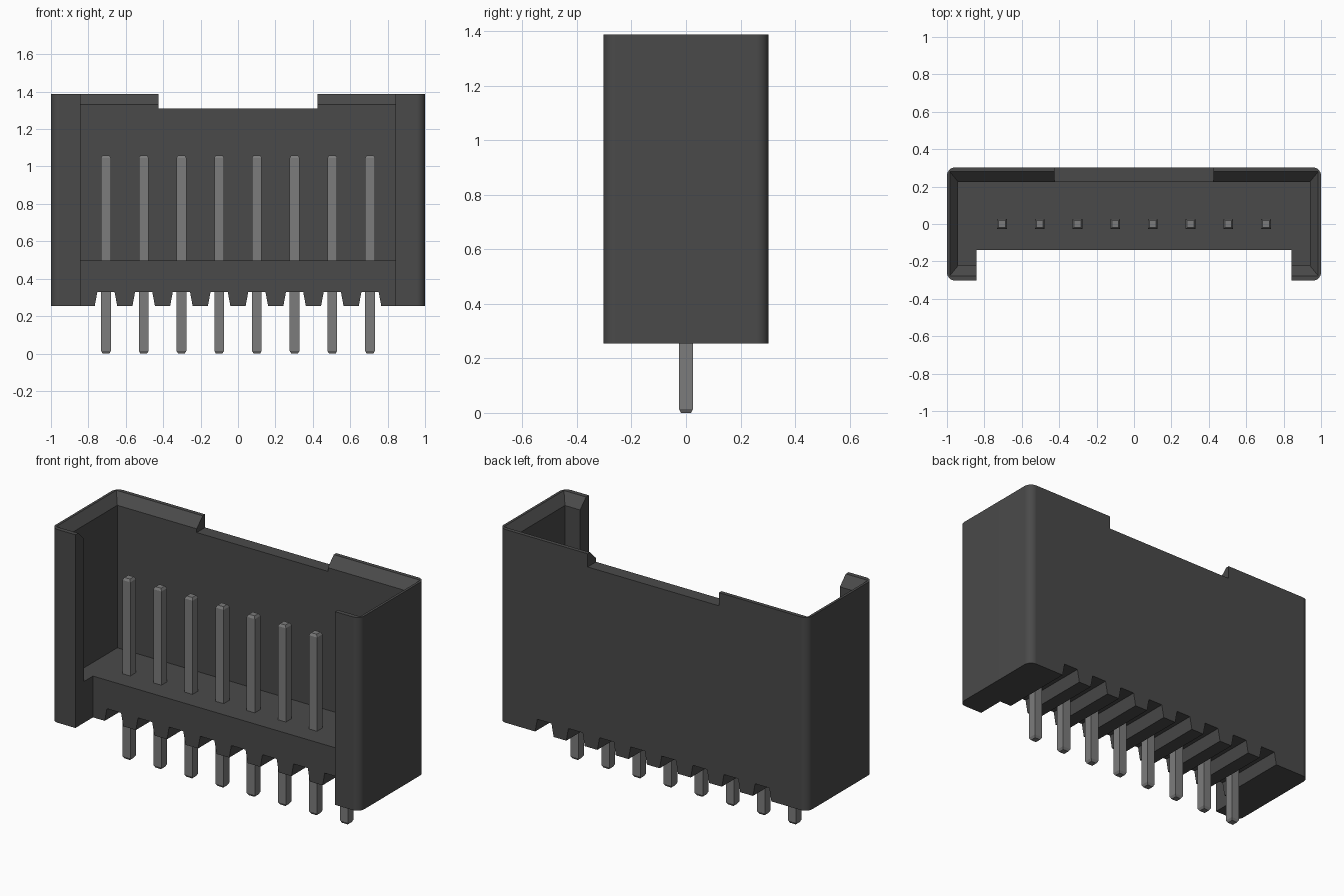
import bpy
import bmesh
from math import cos, sin, pi, radians

if "Cube" in bpy.data.objects:
    bpy.data.objects.remove(bpy.data.objects["Cube"], do_unlink=True)

BOTTOM, TOP = 0.255, 1.387
PIN_COUNT, PITCH = 8, 0.2017


def material(name, grey):
    mat = bpy.data.materials.new(name)
    mat.use_nodes = True
    color = (grey, grey, grey, 1)
    mat.diffuse_color = color
    mat.node_tree.nodes["Principled BSDF"].inputs["Base Color"].default_value = color
    return mat


def loft(name, rings, mat=None):
    """Skin a closed solid through rings with equal point counts."""
    bm = bmesh.new()
    rows = [[bm.verts.new(p) for p in ring] for ring in rings]
    n = len(rows[0])
    for low, high in zip(rows, rows[1:]):
        for i in range(n):
            j = (i + 1) % n
            bm.faces.new((low[i], low[j], high[j], high[i]))
    bm.faces.new(rows[0][::-1])
    bm.faces.new(rows[-1])
    bmesh.ops.recalc_face_normals(bm, faces=bm.faces)
    mesh = bpy.data.meshes.new(name)
    bm.to_mesh(mesh)
    bm.free()
    obj = bpy.data.objects.new(name, mesh)
    bpy.context.collection.objects.link(obj)
    if mat:
        mesh.materials.append(mat)
    return obj


def rect(hx, y0, y1, z, cx=0):
    return [(cx - hx, y0, z), (cx + hx, y0, z), (cx + hx, y1, z), (cx - hx, y1, z)]


def rounded_rect(hx, hy, r, z, steps=8):
    points = []
    for k, (sx, sy) in enumerate([(1, 1), (-1, 1), (-1, -1), (1, -1)]):
        for s in range(steps + 1):
            a = (k + s / steps) * pi / 2
            points.append((sx * (hx - r) + r * cos(a), sy * (hy - r) + r * sin(a), z))
    return points


def activate(obj):
    bpy.ops.object.select_all(action="DESELECT")
    obj.select_set(True)
    bpy.context.view_layer.objects.active = obj


def cut(target, cutter):
    cutter.hide_render = True
    mod = target.modifiers.new("cut", "BOOLEAN")
    mod.operation, mod.solver, mod.object = "DIFFERENCE", "EXACT", cutter
    activate(target)
    bpy.ops.object.modifier_apply(modifier=mod.name)
    bpy.data.objects.remove(cutter, do_unlink=True)


plastic = material("dark grey plastic", 0.068)
metal = material("grey pin metal", 0.2)

# Housing block with rounded upright corners
housing = loft("housing", [rounded_rect(1, 0.303, 0.045, z) for z in (BOTTOM, TOP)], plastic)

# Open cavity with a flared rim
cut(housing, loft("cavity_cutter", [
    rect(0.94, -0.222, 0.225, 0.497),
    rect(0.94, -0.222, 0.225, 1.332),
    rect(0.985, -0.277, 0.28, TOP),
    rect(0.985, -0.277, 0.28, TOP + 0.1)]))

# Front opening between the two lips, and the notch in the back wall
cut(housing, loft("opening_cutter", [rect(0.842, -0.5, -0.14, z) for z in (0, 2)]))
cut(housing, loft("notch_cutter", [rect(0.425, 0, 0.5, z) for z in (1.31, 2)]))

for i in range(PIN_COUNT):
    x = (i - (PIN_COUNT - 1) / 2) * PITCH

    # Tapered groove under the base around each pin
    profile = [(-0.07, 0.2), (0.07, 0.2), (0.046, 0.33), (-0.046, 0.33)]
    cut(housing, loft("groove_cutter", [[(x + px, y, z) for px, z in profile]
                                        for y in (-0.25, 0.5)]))

    # Square pin with bevelled tips
    loft(f"pin_{i + 1}", [rect(h, -h, h, z, x) for h, z in
                          [(0.018, 0), (0.026, 0.014), (0.026, 1.046), (0.018, 1.06)]], metal)

# Smooth corners, flat walls
activate(housing)
bpy.ops.object.shade_smooth_by_angle(angle=radians(25))
weighted = housing.modifiers.new("flat_walls", "WEIGHTED_NORMAL")
weighted.keep_sharp = True
